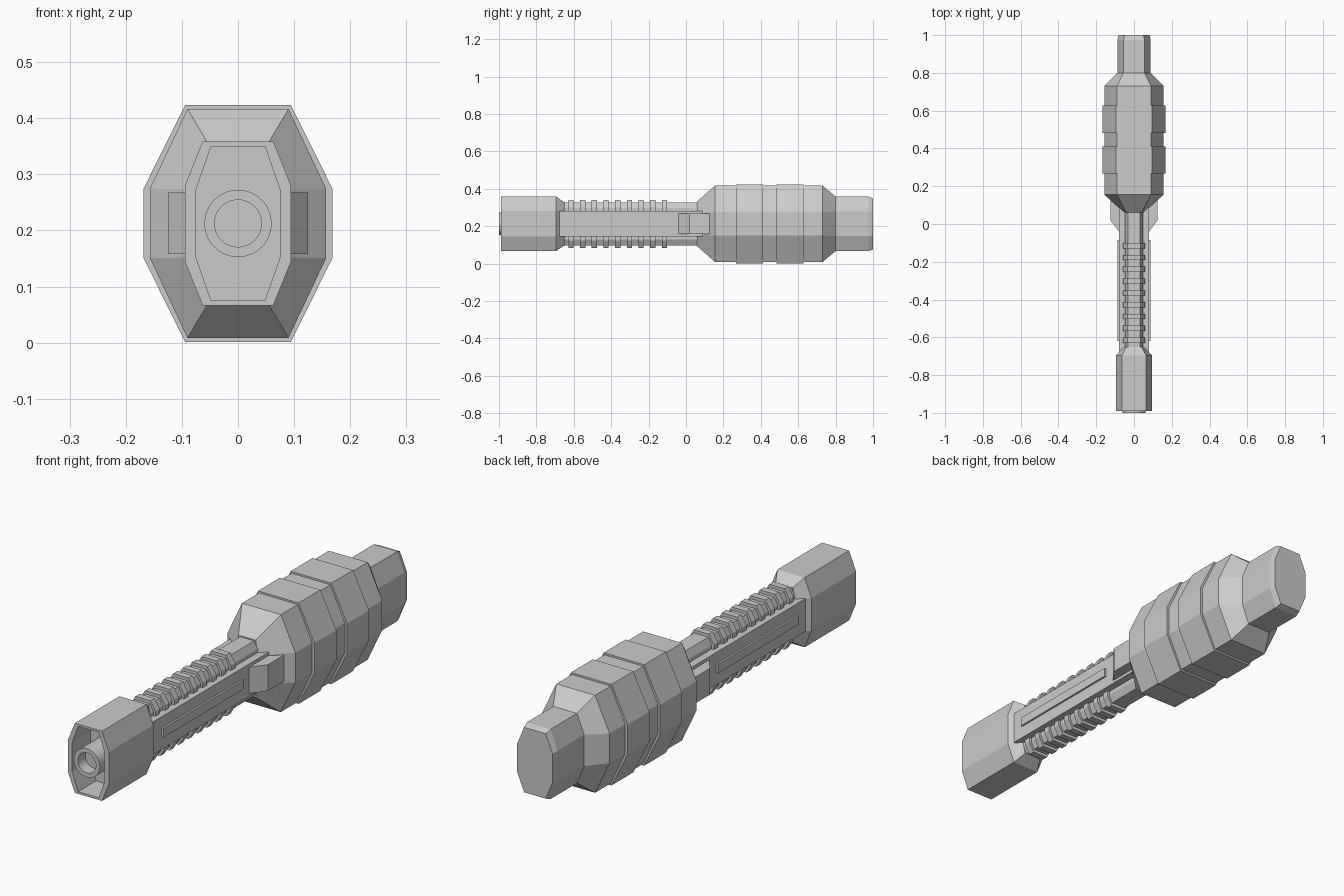
import bpy, bmesh, math

if "Cube" in bpy.data.objects:
    bpy.data.objects.remove(bpy.data.objects["Cube"])

ZC = 0.2125  # height of the long axis


def finish(name, bm):
    bmesh.ops.recalc_face_normals(bm, faces=bm.faces)
    me = bpy.data.meshes.new(name)
    bm.to_mesh(me)
    bm.free()
    ob = bpy.data.objects.new(name, me)
    bpy.context.collection.objects.link(ob)
    return ob


def octagon(y, W, H, w, h):
    # W, H: half width/height; w: half top edge; h: half side edge
    pts = [(W, -h), (W, h), (w, H), (-w, H), (-W, h), (-W, -h), (-w, -H), (w, -H)]
    return [(x, y, ZC + z) for x, z in pts]


def circle(y, r, n=32):
    return [(r * math.cos(2 * math.pi * i / n), y, ZC + r * math.sin(2 * math.pi * i / n))
            for i in range(n)]


def loft(name, rings):
    bm = bmesh.new()
    vs = [[bm.verts.new(p) for p in r] for r in rings]
    for a, b in zip(vs, vs[1:]):
        for i in range(len(a)):
            j = (i + 1) % len(a)
            bm.faces.new((a[i], a[j], b[j], b[i]))
    bm.faces.new(vs[0])
    bm.faces.new(vs[-1])
    return finish(name, bm)


def prism(name, outline, z0, z1):
    bm = bmesh.new()
    lo = [bm.verts.new((x, y, z0)) for x, y in outline]
    face = bm.faces.new(lo)
    up = bmesh.ops.extrude_face_region(bm, geom=[face])["geom"]
    bmesh.ops.translate(bm, vec=(0, 0, z1 - z0),
                        verts=[v for v in up if isinstance(v, bmesh.types.BMVert)])
    return finish(name, bm)


def rect(x, y0, y1):
    return [(-x, y0), (x, y0), (x, y1), (-x, y1)]


# Bulged head with narrow tail
loft("head_body", [octagon(*s) for s in [
    (0.06, 0.05, 0.12, 0.04, 0.06),
    (0.155, 0.157, 0.204, 0.09, 0.062),
    (0.73, 0.157, 0.204, 0.09, 0.062),
    (0.80, 0.088, 0.146, 0.055, 0.066),
    (0.975, 0.088, 0.146, 0.055, 0.066),
    (1.0, 0.082, 0.136, 0.05, 0.06)]])

# Raised bands around the head
for i, y in enumerate((0.267, 0.483)):
    loft(f"head_band_{i + 1}", [octagon(yy, 0.168, 0.2115, 0.094, 0.0625)
                                for yy in (y, y + 0.144)])

# Grip core and ribs
loft("grip_core", [octagon(y, 0.048, 0.115, 0.033, 0.085) for y in (-0.69, 0.1)])
for i in range(9):
    y = -0.615 + i * 0.0625
    loft(f"grip_rib_{i + 1}", [octagon(yy, 0.058, 0.128, 0.035, 0.09)
                               for yy in (y - 0.014, y + 0.014)])

# Side panels and the raised strip on them
prism("grip_side_panel", rect(0.08, -0.675, 0.12), 0.145, 0.282)
prism("grip_side_strip", rect(0.088, -0.62, -0.085), 0.197, 0.235)

# Side lugs where grip meets head
for s, side in ((1, "right"), (-1, "left")):
    prism("lug_" + side, [(s * x, y) for x, y in [
        (0.06, -0.04), (0.08, -0.04), (0.125, 0.02), (0.125, 0.125), (0.06, 0.125)]],
        0.158, 0.268)

# Hollow end cap
loft("end_cap", [octagon(*s) for s in [
    (-0.65, 0.05, 0.115, 0.04, 0.07),
    (-0.695, 0.0945, 0.146, 0.063, 0.068),
    (-0.99, 0.0945, 0.146, 0.063, 0.068),
    (-0.99, 0.075, 0.137, 0.048, 0.06),
    (-0.87, 0.075, 0.137, 0.048, 0.06)]])

# Round socket inside the end cap
socket = loft("socket_tube", [circle(-0.86, 0.06), circle(-1.0, 0.06),
                              circle(-1.0, 0.042), circle(-0.95, 0.042)])
bpy.context.view_layer.objects.active = socket
socket.select_set(True)
bpy.ops.object.shade_smooth_by_angle(angle=math.radians(30))
